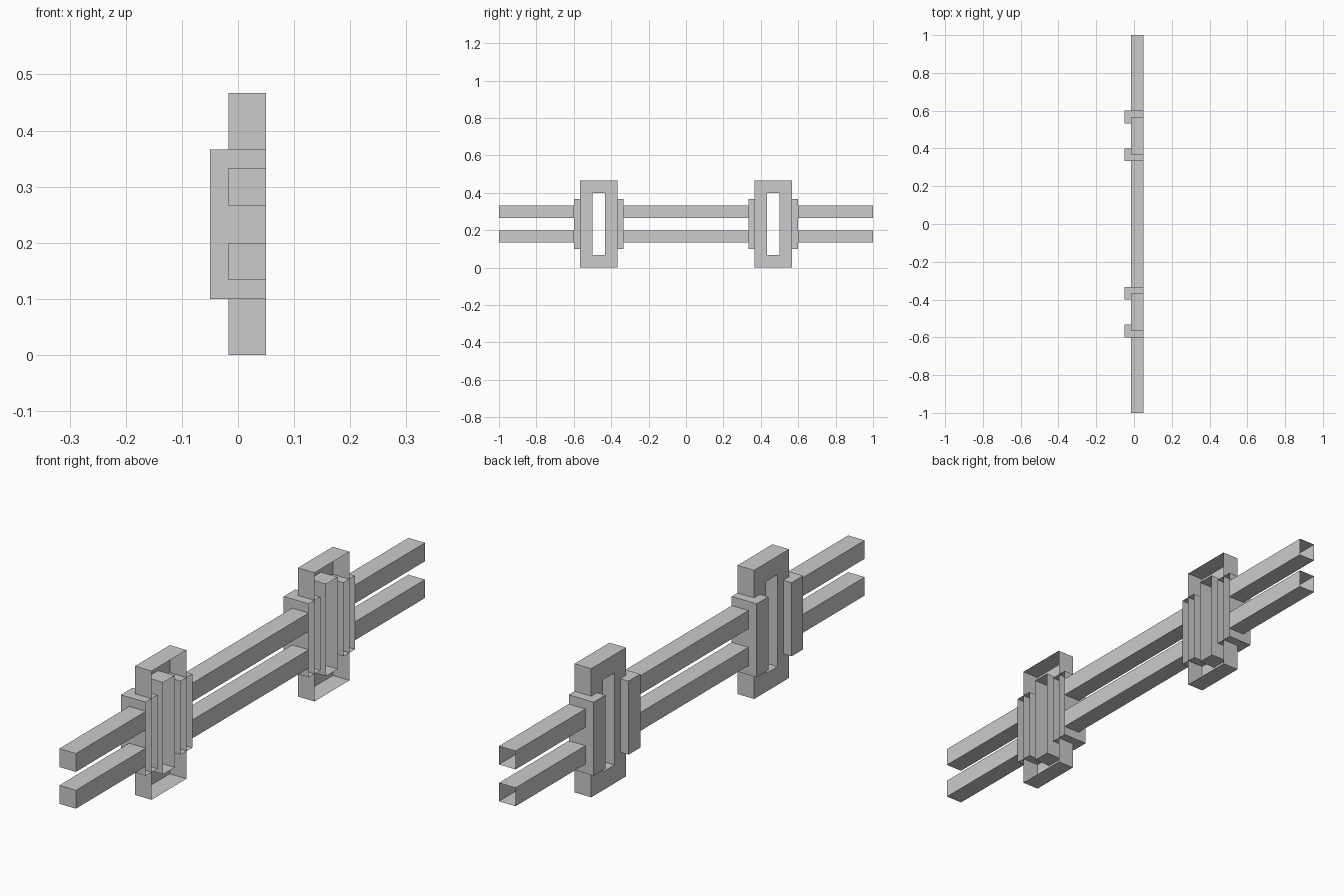
import bpy, bmesh
from mathutils import Vector

if "Cube" in bpy.data.objects:
    bpy.data.objects.remove(bpy.data.objects["Cube"])

T = 1 / 15            # bar thickness
X0, X1 = -1 / 60, 0.05  # front and (open) back plane of frames and rails


def box(lo, hi, open_sides):
    """Box between two corners, leaving the faces along open_sides out."""
    bm = bmesh.new()
    bmesh.ops.create_cube(bm, size=1)
    lo, hi = Vector(lo), Vector(hi)
    for v in bm.verts:
        v.co = (lo + hi) / 2 + v.co * (hi - lo)
    bm.normal_update()
    gone = [f for f in bm.faces if any(f.normal.dot(Vector(d)) > 0.9 for d in open_sides)]
    bmesh.ops.delete(bm, geom=gone, context='FACES')
    return bm


def finish(bm, name):
    mesh = bpy.data.meshes.new(name)
    bm.to_mesh(mesh)
    bm.free()
    bpy.context.collection.objects.link(bpy.data.objects.new(name, mesh))


BACK, LEFT, RIGHT = (1, 0, 0), (0, -1, 0), (0, 1, 0)

# Two posts: open-backed window frame with a clamp strip on either side
for side, yc in (("near", -7 * T), ("far", 7 * T)):
    bm = box((X0, yc - 0.1, 0), (X1, yc + 0.1, 7 * T), [BACK])
    front = [f for f in bm.faces if f.normal.x < -0.9]
    bmesh.ops.inset_region(bm, faces=front, thickness=T, use_even_offset=True)
    # push the slot through to the back
    hole = bmesh.ops.extrude_discrete_faces(bm, faces=front)["faces"]
    for v in hole[0].verts:
        v.co.x = X1
    bmesh.ops.delete(bm, geom=hole, context='FACES_ONLY')
    finish(bm, f"{side}_post_frame")
    for label, y in (("outer", yc - 2 * T), ("inner", yc + T)):
        finish(box((-0.05, y, 0.1), (0.05, y + T, 0.1 + 4 * T), [BACK]),
               f"{side}_{label}_clamp_strip")

# Rails between the clamp strips; only the y = -1 end is capped
for level, z in (("lower", 2 * T), ("upper", 4 * T)):
    for part, y0, y1 in (("near", -1, -0.6), ("middle", -5 * T, 5 * T), ("far", 0.6, 1)):
        open_ends = [RIGHT] if part == "near" else [LEFT, RIGHT]
        finish(box((X0, y0, z), (X1, y1, z + T), open_ends), f"{level}_{part}_rail")
